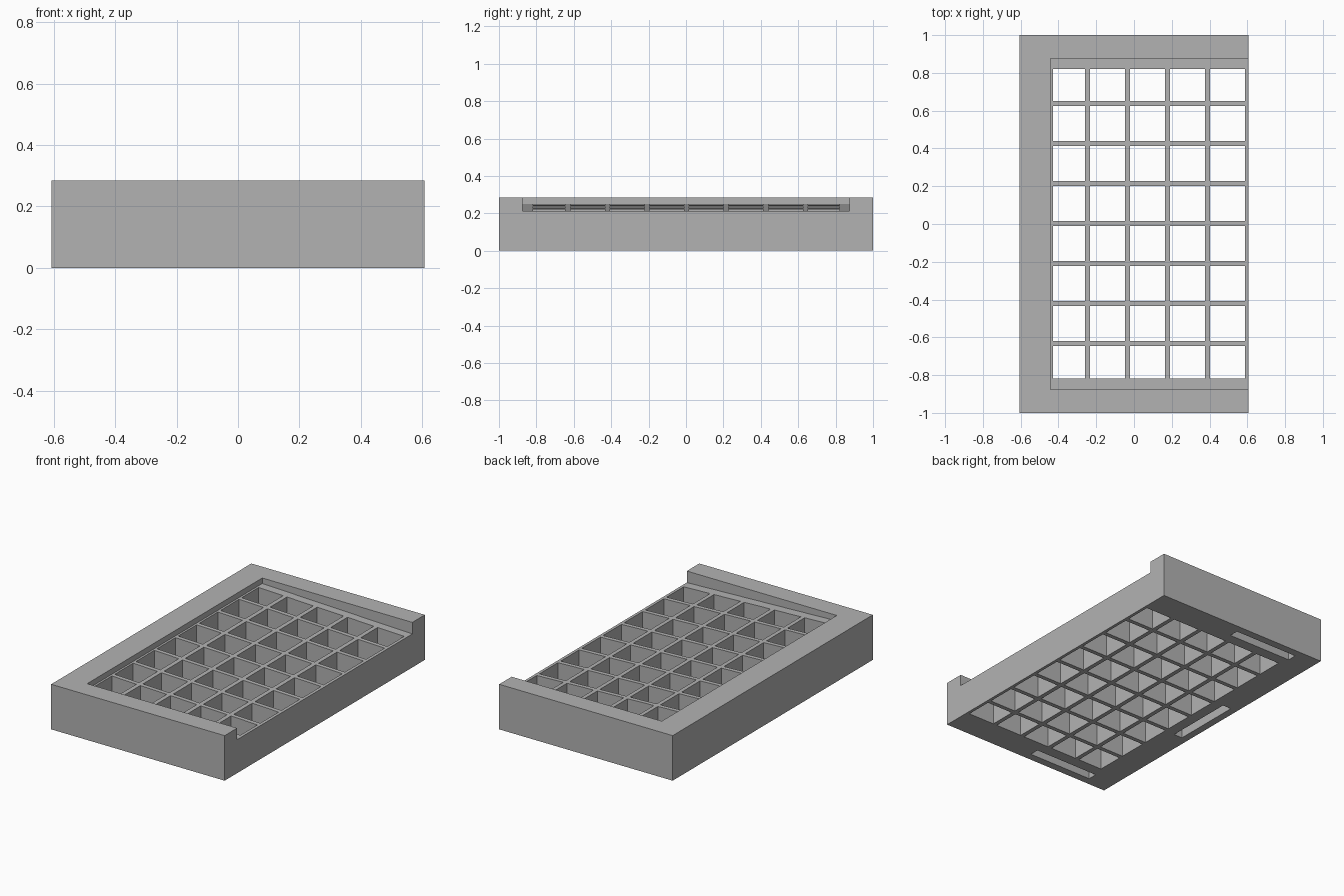
import bpy
import bmesh
from mathutils import Matrix, Vector

if "Cube" in bpy.data.objects:
    bpy.data.objects.remove(bpy.data.objects["Cube"], do_unlink=True)

HALF_X, HALF_Y, HEIGHT = 0.607, 1.0, 0.285
PITCH, BAR = 0.2117, 0.027

grey = bpy.data.materials.new("plain_grey")
grey.use_nodes = True
colour = (0.45, 0.45, 0.45, 1)
grey.diffuse_color = colour
grey.node_tree.nodes["Principled BSDF"].inputs["Base Color"].default_value = colour


def add_box(bm, low, high):
    """Add a box between two corners and return its vertices."""
    low, high = Vector(low), Vector(high)
    place = Matrix.Translation((low + high) / 2) @ Matrix.Diagonal((*(high - low), 1))
    return bmesh.ops.create_cube(bm, size=1, matrix=place)["verts"]


def finish(bm, name):
    mesh = bpy.data.meshes.new(name)
    bm.to_mesh(mesh)
    bm.free()
    mesh.materials.append(grey)
    obj = bpy.data.objects.new(name, mesh)
    bpy.context.collection.objects.link(obj)
    return obj


def cut(target, cutter):
    cutter.hide_render = True
    cutter.display_type = 'WIRE'
    cutter.hide_set(True)
    mod = target.modifiers.new(cutter.name, 'BOOLEAN')
    mod.operation = 'DIFFERENCE'
    mod.solver = 'EXACT'
    mod.object = cutter


# Solid tray body
bm = bmesh.new()
add_box(bm, (-HALF_X, -HALF_Y, 0), (HALF_X, HALF_Y, HEIGHT))
tray = finish(bm, "drain_tray")

# Recess open on one long side, its floor sloping down to the opening
bm = bmesh.new()
back, front = -0.443, HALF_X + 0.1
slope = (0.212 - 0.25) / (HALF_X - back)
for v in add_box(bm, (back, -0.875, 0.2), (front, 0.875, 0.4)):
    if v.co.z < 0.3:
        v.co.z = 0.25 + slope * (v.co.x - back)
cut(tray, finish(bm, "recess_cutter"))

# Grid of through holes, the outer ones trimmed by the border
bm = bmesh.new()
for col in range(5):
    x = -0.457 + col * PITCH
    for row in range(-4, 4):
        y = row * PITCH + 0.003
        add_box(bm,
                (max(x + BAR / 2, -0.43), max(y + BAR / 2, -0.817), -0.1),
                (x + PITCH - BAR / 2, min(y + PITCH - BAR / 2, 0.82), 0.5))
cut(tray, finish(bm, "drain_hole_cutter"))

# Blind slots in the underside of the three rims
bm = bmesh.new()
for side in (-1, 1):
    ys = sorted((side * 0.89, side * 0.95))
    add_box(bm, (-0.45, ys[0], -0.1), (0.0, ys[1], 0.12))
add_box(bm, (-0.56, -0.225, -0.1), (-0.5, 0.225, 0.12))
cut(tray, finish(bm, "underside_slot_cutter"))
